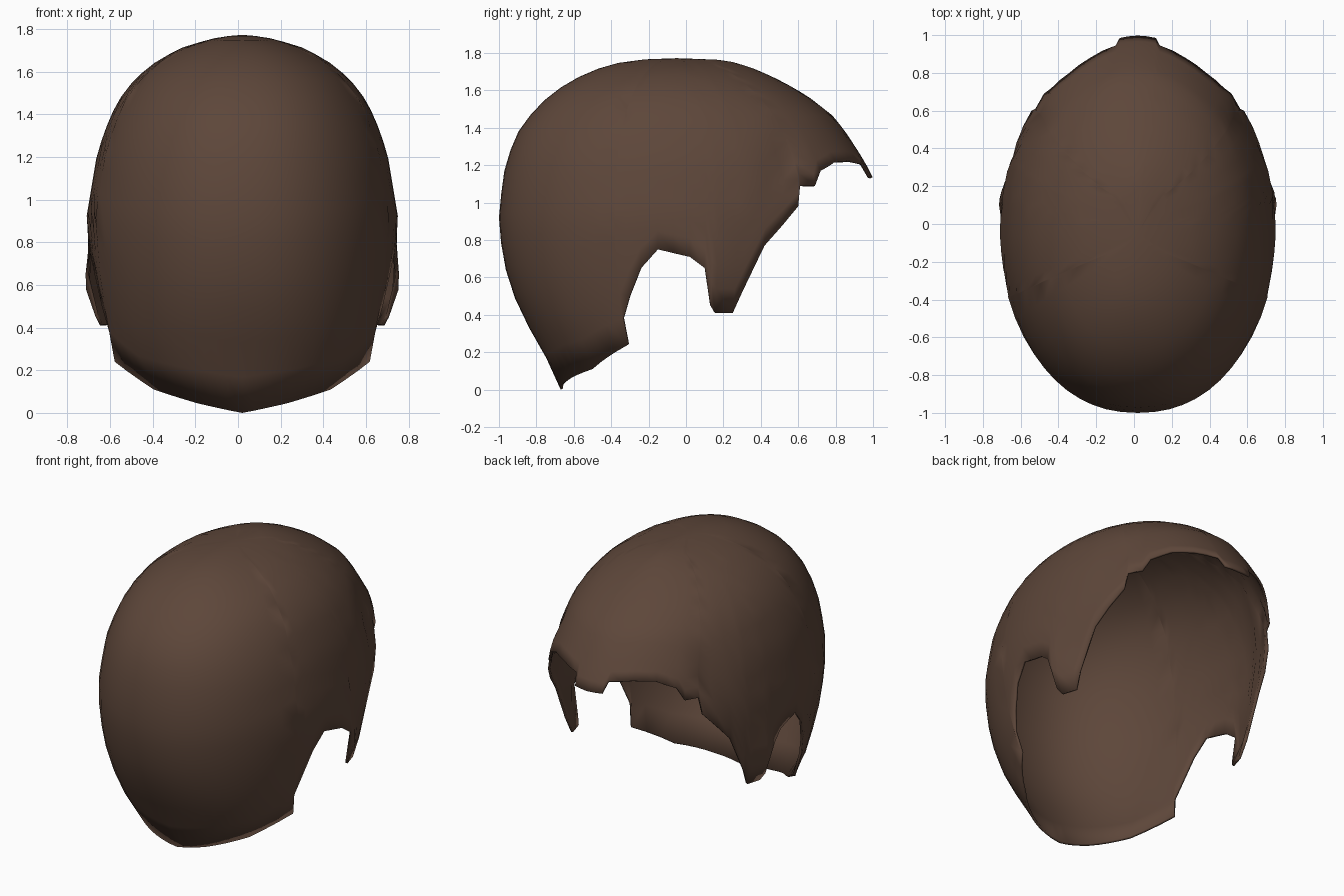
import bpy, bmesh, math

if "Cube" in bpy.data.objects:
    bpy.data.objects.remove(bpy.data.objects["Cube"])

CENTRE_X, CENTRE_Y, TOP = 0.02, -0.05, 1.772

# Head form by height: z, back y, front y, half width
FORM = [(0.0, -.67, .80, .47), (.10, -.71, .82, .54), (.24, -.785, .85, .635),
        (.40, -.88, .89, .665), (.58, -.95, .94, .70), (.74, -.985, .97, .715),
        (.92, -1.0, .99, .73), (1.13, -.98, 1.0, .695), (1.22, -.96, .955, .68),
        (1.36, -.91, .865, .63), (1.46, -.84, .79, .585), (1.57, -.735, .65, .50),
        (1.65, -.62, .51, .40), (1.71, -.49, .38, .29), (1.75, -.35, .26, .16),
        (1.765, -.24, .16, .09), (TOP, -.05, -.05, 0.0)]

# Hair edge seen from the side (y, z): nape, ear notch, sideburn, temple, forehead peak
EDGE = [(-.67, 0.0), (-.64, .045), (-.50, .11), (-.31, .24), (-.335, .38), (-.30, .50),
        (-.24, .65), (-.15, .75), (.02, .71), (.10, .65), (.13, .45), (.155, .41),
        (.25, .41), (.30, .52), (.42, .77), (.60, .98), (.61, 1.09), (.69, 1.09),
        (.72, 1.17), (.80, 1.22), (.88, 1.225), (.945, 1.21), (.985, 1.14), (1.0, 1.135)]
ROWS = 18


def form(z):
    for a, b in zip(FORM, FORM[1:]):
        if z <= b[0]:
            t = (z - a[0]) / (b[0] - a[0])
            return [p + (q - p) * t for p, q in zip(a[1:], b[1:])]
    return FORM[-1][1:]


def edge_angle(y, z):
    back, front, _ = form(z)
    reach = front - CENTRE_Y if y > CENTRE_Y else CENTRE_Y - back
    return math.acos(max(-1, min(1, (y - CENTRE_Y) / reach)))


def surface(angle, z, side):
    back, front, width = form(z)
    c, s = math.cos(angle), max(0, math.sin(angle))
    reach = front - CENTRE_Y if c > 0 else CENTRE_Y - back
    y = CENTRE_Y + c * reach
    x = width * s ** (0.9 if c < 0 else 1.0)
    # sideburn flares slightly outwards
    x += .045 * math.exp(-((y - .13) / .13) ** 2 - ((z - .58) / .17) ** 2)
    # shallow hollow at the temple
    x -= .03 * math.exp(-((y - .52) / .07) ** 2 - ((z - 1.2) / .13) ** 2)
    return CENTRE_X + side * x, y, z


# Columns along the edge, subdivided where they are far apart
keys = [(edge_angle(y, z), z) for y, z in EDGE]
keys[0], keys[-1] = (math.pi, EDGE[0][1]), (0.0, EDGE[-1][1])
half = []
for (a0, z0), (a1, z1) in zip(keys, keys[1:]):
    n = max(1, math.ceil(abs(a1 - a0) / .13))
    half += [(a0 + (a1 - a0) * i / n, z0 + (z1 - z0) * i / n) for i in range(n)]
half.append(keys[-1])
columns = [(a, z, 1) for a, z in half] + [(a, z, -1) for a, z in half[-2:0:-1]]

# Hair cap: every column runs from the crown down to the edge
bm = bmesh.new()
crown = bm.verts.new((CENTRE_X, CENTRE_Y, TOP))
grid = []
for angle, low, side in columns:
    col = []
    for r in range(1, ROWS + 1):
        t = r / ROWS
        drop = .35 * t * t + .65 * (1 - math.cos(t * math.pi / 2))
        col.append(bm.verts.new(surface(angle, TOP - (TOP - low) * drop, side)))
    grid.append(col)
for i, a in enumerate(grid):
    b = grid[(i + 1) % len(grid)]
    bm.faces.new((crown, a[0], b[0]))
    for r in range(ROWS - 1):
        bm.faces.new((a[r], a[r + 1], b[r + 1], b[r]))
bmesh.ops.recalc_face_normals(bm, faces=bm.faces)
if crown.link_faces[0].normal.z < 0:
    bmesh.ops.reverse_faces(bm, faces=bm.faces)

mesh = bpy.data.meshes.new("hair_cap")
bm.to_mesh(mesh)
bm.free()
hair = bpy.data.objects.new("hair_cap", mesh)
bpy.context.collection.objects.link(hair)

brown = bpy.data.materials.new("dark_brown")
brown.diffuse_color = (.11, .062, .042, 1)
brown.use_nodes = True
brown.node_tree.nodes["Principled BSDF"].inputs["Base Color"].default_value = brown.diffuse_color
mesh.materials.append(brown)

# Thin inner layer
shell = hair.modifiers.new("thickness", 'SOLIDIFY')
shell.thickness = .015
shell.offset = -1

bpy.context.view_layer.objects.active = hair
hair.select_set(True)
bpy.ops.object.shade_smooth_by_angle(angle=math.radians(60))
